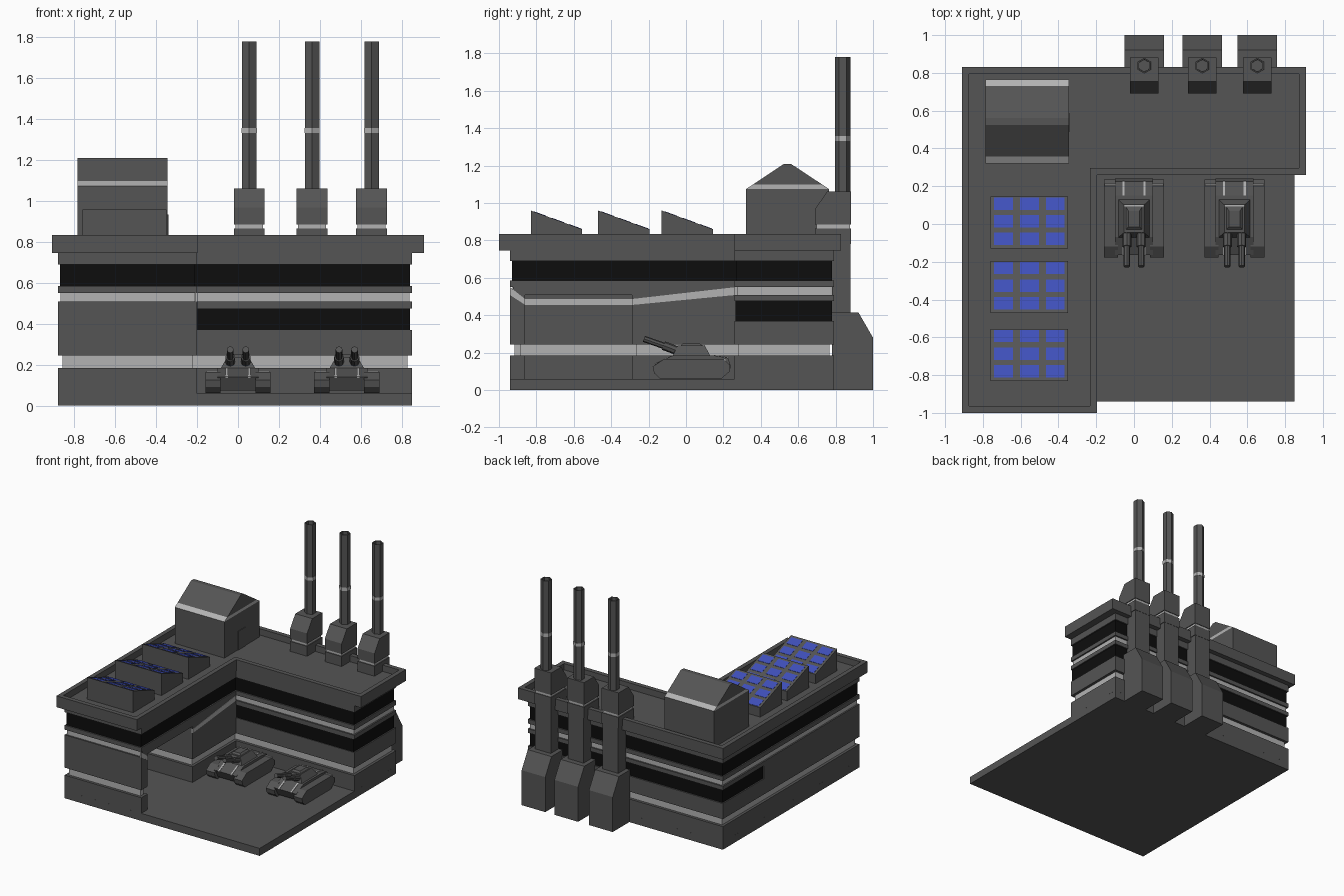
import bpy, bmesh
from mathutils import Vector, Matrix
from math import pi

if "Cube" in bpy.data.objects:
    bpy.data.objects.remove(bpy.data.objects["Cube"])


def material(name, rgb):
    m = bpy.data.materials.new(name)
    m.diffuse_color = (*rgb, 1)
    m.use_nodes = True
    m.node_tree.nodes["Principled BSDF"].inputs["Base Color"].default_value = m.diffuse_color
    return m


DARK = material("dark_grey", (0.09, 0.09, 0.09))
LIGHT = material("light_trim", (0.45, 0.45, 0.45))
BLACK = material("window_black", (0.004, 0.004, 0.004))
BLUE = material("cell_blue", (0.05, 0.08, 0.5))


def finish(name, bm, mat):
    bmesh.ops.recalc_face_normals(bm, faces=bm.faces)
    me = bpy.data.meshes.new(name)
    bm.to_mesh(me)
    bm.free()
    me.materials.append(mat)
    ob = bpy.data.objects.new(name, me)
    bpy.context.collection.objects.link(ob)
    return ob


def sink_top(bm, rim, depth):
    """Inset the highest face and push it down."""
    bmesh.ops.recalc_face_normals(bm, faces=bm.faces)
    top = max(bm.faces, key=lambda f: f.calc_center_median().z)
    for t in (rim, 0.001):
        bmesh.ops.inset_region(bm, faces=[top], thickness=t, use_even_offset=True)
    for v in top.verts:
        v.co.z -= depth


def prism(name, pts, axis, a, b, mat=DARK, sink=None):
    """Extrude a closed profile along an axis from a to b."""
    put = {"x": lambda p, t: (t, p[0], p[1]),
           "y": lambda p, t: (p[0], t, p[1]),
           "z": lambda p, t: (p[0], p[1], t)}[axis]
    bm = bmesh.new()
    lo = [bm.verts.new(put(p, a)) for p in pts]
    hi = [bm.verts.new(put(p, b)) for p in pts]
    bm.faces.new(lo)
    bm.faces.new(hi)
    n = len(pts)
    for i in range(n):
        j = (i + 1) % n
        bm.faces.new((lo[i], lo[j], hi[j], hi[i]))
    if sink:
        sink_top(bm, *sink)
    return finish(name, bm, mat)


def box(name, x0, x1, y0, y1, z0, z1, mat=DARK):
    return prism(name, [(x0, y0), (x1, y0), (x1, y1), (x0, y1)], "z", z0, z1, mat)


def rod(name, p, q, r, n, mat=DARK, sink=None, r2=None):
    p, q = Vector(p), Vector(q)
    bm = bmesh.new()
    rot = (q - p).to_track_quat("Z", "Y").to_matrix().to_4x4()
    bmesh.ops.create_cone(bm, cap_ends=True, segments=n, radius1=r, radius2=r2 or r,
                          depth=(q - p).length, matrix=Matrix.Translation((p + q) / 2) @ rot)
    if sink:
        sink_top(bm, *sink)
    return finish(name, bm, mat)


def frustum(name, bottom, top, z0, z1, mat=DARK):
    """Tapered block; bottom and top are (x0, x1, y0, y1)."""
    bm = bmesh.new()
    rings = [[bm.verts.new(c) for c in ((r[0], r[2], z), (r[1], r[2], z), (r[1], r[3], z), (r[0], r[3], z))]
             for r, z in ((bottom, z0), (top, z1))]
    bm.faces.new(rings[0])
    bm.faces.new(rings[1])
    for i in range(4):
        j = (i + 1) % 4
        bm.faces.new((rings[0][i], rings[0][j], rings[1][j], rings[1][i]))
    return finish(name, bm, mat)


def plan(d, bay=False, back_wing=True):
    """L-shaped floor plan inset by d, optionally with the vehicle bay cut in."""
    xi = -0.2 - d
    pts = [(-0.88 + d, -0.94 + d), (xi, -0.94 + d)]
    if bay:
        pts += [(xi, -0.86 - d), (-0.72 - d, -0.86 - d), (-0.72 - d, -0.29 + d), (xi, -0.29 + d)]
    if back_wing:
        return pts + [(xi, 0.26 + d), (0.85 - d, 0.26 + d), (0.85 - d, 0.79 - d), (-0.88 + d, 0.79 - d)]
    return pts + [(xi, 0.27), (-0.88 + d, 0.27)]


# Yard slab and stacked storeys
box("yard_slab", -0.88, 0.85, -0.94, 0.79, 0, 0.06)
prism("plinth_wall", plan(0, True), "z", 0.0601, 0.185)
prism("lower_trim", plan(0.022, True), "z", 0.185, 0.245, LIGHT)
prism("ground_wall", plan(0, True), "z", 0.245, 0.37)
prism("wing_wall", plan(0, True, False), "z", 0.37, 0.475)
box("lower_windows", -0.87, 0.84, 0.265, 0.78, 0.37, 0.475, BLACK)
prism("sill_wall", plan(0, True), "z", 0.475, 0.508)
prism("upper_trim", plan(0.012), "z", 0.508, 0.55, LIGHT)
prism("middle_wall", plan(0), "z", 0.55, 0.585)
prism("upper_windows", plan(0.01), "z", 0.585, 0.69, BLACK)
prism("cornice_wall", plan(0), "z", 0.69, 0.745)

# Trim that dips around the bay opening
box("bay_lintel", -0.225, -0.2, -0.925, 0.26, 0.508, 0.55)
for pts in ([(-0.29, 0.455), (0.26, 0.508), (0.26, 0.55), (-0.29, 0.487)],
            [(-0.94, 0.508), (-0.86, 0.455), (-0.86, 0.487), (-0.94, 0.55)]):
    prism("bay_side_trim", pts, "x", -0.21, -0.198, LIGHT)
box("bay_back_trim", -0.73, -0.717, -0.86, -0.29, 0.455, 0.487, LIGHT)

# Roof with sunken deck
prism("roof_parapet", [(-0.91, -1), (-0.197, -1), (-0.197, 0.26), (0.91, 0.26), (0.91, 0.83), (-0.91, 0.83)],
      "z", 0.745, 0.835, sink=(0.036, 0.05))

# Roof house
prism("roof_house_walls", [(0.32, 0.78), (0.765, 0.78), (0.765, 1.075), (0.32, 1.075)], "x", -0.785, -0.345)
prism("roof_house_trim", [(0.32, 1.075), (0.765, 1.075), (0.73, 1.098), (0.357, 1.098)], "x", -0.785, -0.345, LIGHT)
prism("roof_house_roof", [(0.357, 1.098), (0.73, 1.098), (0.56, 1.21), (0.525, 1.21)], "x", -0.785, -0.345)
box("roof_house_door", -0.35, -0.34, 0.49, 0.585, 0.78, 0.935)

# Solar panels
for y in (-0.83, -0.47, -0.13):
    prism("solar_stand", [(y, 0.78), (y + 0.275, 0.78), (y + 0.275, 0.86), (y, 0.96)], "x", -0.76, -0.35)
    for row in range(3):
        s0 = y + 0.018 + row * 0.093
        s1 = s0 + 0.066
        z0, z1 = [0.96 - (s - y) * 0.1 / 0.275 for s in (s0, s1)]
        for x in (-0.69, -0.553, -0.417):
            prism("solar_cell", [(s0, z0 - 0.004), (s1, z1 - 0.004), (s1, z1 + 0.002), (s0, z0 + 0.002)],
                  "x", x - 0.05, x + 0.05, BLUE)

# Chimneys
for x in (0.055, 0.362, 0.653):
    prism("chimney_foot", [(0.78, 0), (1.0, 0), (1.0, 0.28), (0.922, 0.415), (0.78, 0.415)], "x", x - 0.105, x + 0.105)
    box("chimney_column", x - 0.07, x + 0.07, 0.78, 0.88, 0.415, 0.84)
    box("chimney_base", x - 0.075, x + 0.075, 0.69, 0.882, 0.78, 0.865)
    box("chimney_base_trim", x - 0.068, x + 0.068, 0.697, 0.877, 0.865, 0.885, LIGHT)
    prism("chimney_housing", [(0.69, 0.885), (0.882, 0.885), (0.882, 1.062), (0.755, 1.062), (0.69, 0.968)],
          "x", x - 0.075, x + 0.075)
    rod("chimney_pipe", (x, 0.838, 1.05), (x, 0.838, 1.78), 0.041, 6, sink=(0.007, 0.06))
    rod("chimney_band", (x, 0.838, 1.332), (x, 0.838, 1.358), 0.0425, 6, LIGHT)

# Parked armoured vehicles
track = [(-0.14, 0.062), (0.19, 0.062), (0.235, 0.1), (0.235, 0.135), (0.2, 0.165), (-0.12, 0.165),
         (-0.178, 0.125), (-0.17, 0.09)]
hull = [(-0.13, 0.075), (0.2, 0.075), (0.242, 0.12), (0.225, 0.172), (0.15, 0.185), (-0.07, 0.185), (-0.165, 0.14)]
for cx in (0.0, 0.532):
    prism("vehicle_hull", hull, "x", cx - 0.1, cx + 0.1)
    for s in (-1, 1):
        prism("vehicle_track", track, "x", cx + s * 0.085, cx + s * 0.16)
        prism("vehicle_hull_stripe", [(0.15, 0.18), (0.225, 0.168), (0.227, 0.175), (0.15, 0.188)],
              "x", cx + s * 0.055 - 0.006, cx + s * 0.055 + 0.006, LIGHT)
        prism("vehicle_nose_stripe", [(-0.165, 0.135), (-0.08, 0.178), (-0.08, 0.184), (-0.168, 0.142)],
              "x", cx + s * 0.055 - 0.006, cx + s * 0.055 + 0.006, LIGHT)
        rod("gun_sleeve", (cx + s * 0.038, -0.02, 0.2), (cx + s * 0.038, -0.12, 0.238), 0.024, 8)
        rod("gun_barrel", (cx + s * 0.038, -0.1, 0.23), (cx + s * 0.038, -0.225, 0.274), 0.017, 8)
    box("vehicle_rear_stripe", cx - 0.155, cx + 0.155, 0.203, 0.213, 0.15, 0.17, LIGHT)
    frustum("turret", (cx - 0.095, cx + 0.095, -0.08, 0.14), (cx - 0.052, cx + 0.052, -0.045, 0.1), 0.165, 0.238)
    frustum("turret_hatch", (cx - 0.042, cx + 0.042, -0.03, 0.09), (cx - 0.03, cx + 0.03, -0.015, 0.07), 0.238, 0.25)
    box("turret_trim", cx - 0.054, cx + 0.054, 0.092, 0.102, 0.23, 0.24, LIGHT)
